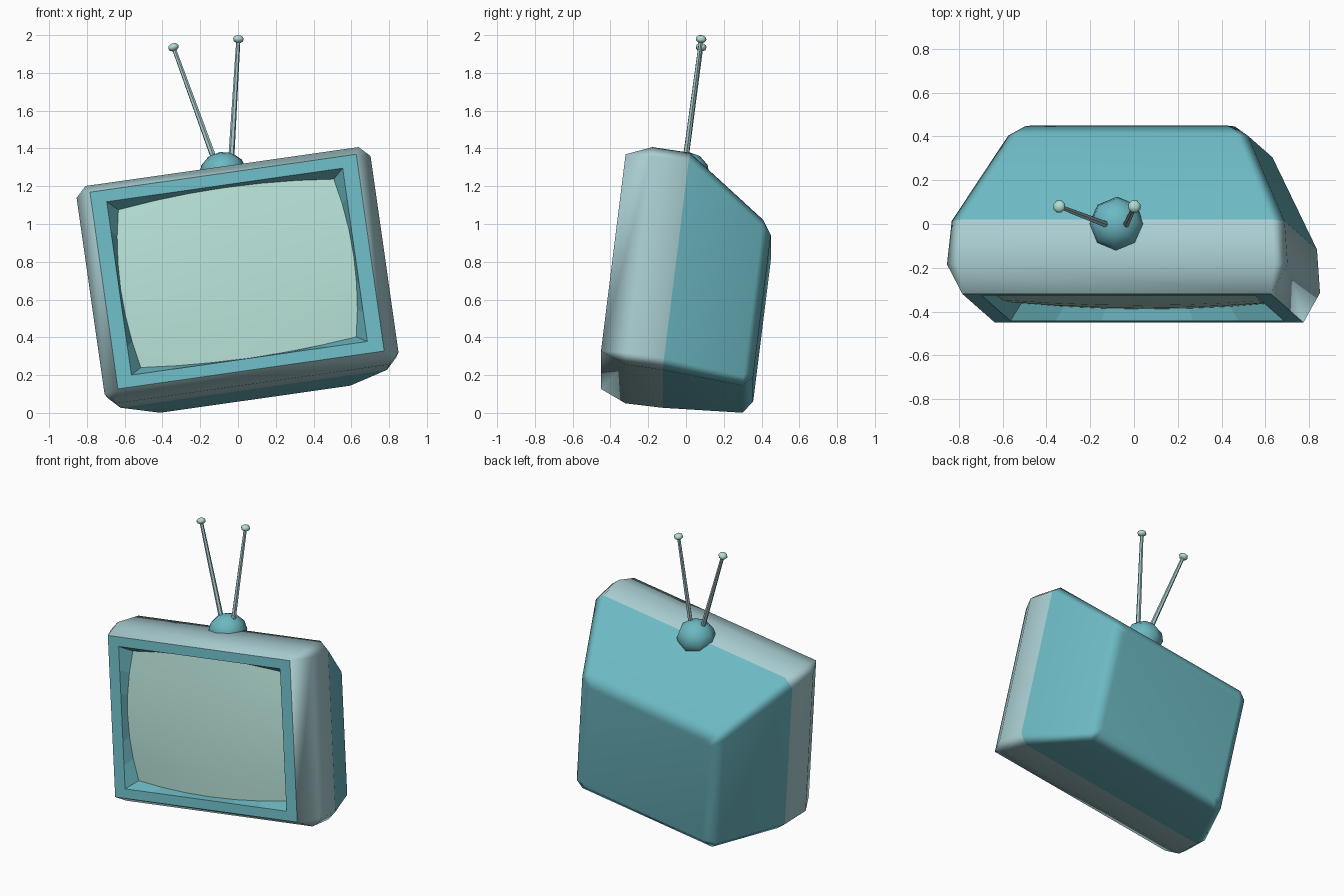
import bpy, bmesh, math
from mathutils import Matrix, Vector

if "Cube" in bpy.data.objects:
    bpy.data.objects.remove(bpy.data.objects["Cube"])


def material(name, rgb):
    m = bpy.data.materials.new(name)
    m.diffuse_color = (*rgb, 1)
    m.use_nodes = True
    m.node_tree.nodes["Principled BSDF"].inputs["Base Color"].default_value = (*rgb, 1)
    return m


TEAL = material("teal", (0.150, 0.479, 0.539))
PALE = material("pale grey teal", (0.392, 0.604, 0.631))
GLASS = material("pale green", (0.456, 0.730, 0.658))

# The set leans back and rolls to one side; its own origin is the middle of the front face
TILT = (Matrix.Translation((-0.005, -0.385, 0.748))
        @ Matrix.Rotation(math.radians(-8.1), 4, 'Y')
        @ Matrix.Rotation(math.radians(-7.06), 4, 'X'))


def finish(bm, name, mats, angle=None, matrix=TILT):
    me = bpy.data.meshes.new(name)
    bm.to_mesh(me)
    bm.free()
    ob = bpy.data.objects.new(name, me)
    bpy.context.collection.objects.link(ob)
    ob.matrix_world = matrix
    for m in mats:
        me.materials.append(m)
    if angle:
        bpy.ops.object.select_all(action='DESELECT')
        ob.select_set(True)
        bpy.context.view_layer.objects.active = ob
        bpy.ops.object.shade_smooth_by_angle(angle=math.radians(angle))
    return ob


def outline(y, hx, top, bot, ch):
    """Rectangle with cut corners, counter-clockwise from the front."""
    return [(x, y, z) for x, z in (
        (-hx + ch, bot), (hx - ch, bot), (hx, bot + ch), (hx, top - ch),
        (hx - ch, top), (-hx + ch, top), (-hx, top - ch), (-hx, bot + ch))]


# Casing: rings from the screen opening over the bezel to the back plate
rings = [
    outline(0.0, 0.631, 0.467, -0.467, 0),
    outline(0.0, 0.712, 0.530, -0.530, 0),
    outline(0.137, 0.786, 0.583, -0.588, 0.056),
    outline(0.337, 0.768, 0.580, -0.590, 0.056),
    outline(0.763, 0.553, 0.300, -0.593, 0.045),
    outline(0.812, 0.485, 0.232, -0.535, 0.03),
]
bm = bmesh.new()
loops = [[bm.verts.new(p) for p in r] for r in rings]
for i, (a, b) in enumerate(zip(loops, loops[1:])):
    for k in range(8):
        n = (k + 1) % 8
        f = bm.faces.new((a[k], b[k], b[n], a[n]))
        f.material_index = 1 if i in (1, 2) else 0
bm.faces.new(loops[-1][::-1])
bmesh.ops.remove_doubles(bm, verts=bm.verts, dist=1e-4)
casing = finish(bm, "casing", [TEAL, PALE], 50)
wn = casing.modifiers.new("even_shading", 'WEIGHTED_NORMAL')
wn.keep_sharp = True

# Screen: bulging glass with barrel-shaped edges
N = 6


def glass(u, v):
    return (u * (0.623 - 0.047 * v * v),
            0.03 + 0.023 * (u * u + v * v),
            v * (0.459 - 0.034 * u * u))


steps = [-1 + 2 * i / N for i in range(N + 1)]
bm = bmesh.new()
grid = [[bm.verts.new(glass(u, v)) for v in steps] for u in steps]
for i in range(N):
    for j in range(N):
        bm.faces.new((grid[i][j], grid[i + 1][j], grid[i + 1][j + 1], grid[i][j + 1]))
finish(bm, "screen", [GLASS], 40)

# Recess walls between the bezel opening and the glass edge
rim = ([(s, -1) for s in steps[:-1]] + [(1, s) for s in steps[:-1]]
       + [(-s, 1) for s in steps[:-1]] + [(-1, -s) for s in steps[:-1]])
bm = bmesh.new()
outer = [bm.verts.new((u * 0.631, 0, v * 0.467)) for u, v in rim]
inner = [bm.verts.new(glass(u, v)) for u, v in rim]
for k in range(len(rim)):
    n = (k + 1) % len(rim)
    bm.faces.new((outer[k], outer[n], inner[n], inner[k]))
finish(bm, "screen_surround", [TEAL])

# Aerial base: low dome sunk into the top
bm = bmesh.new()
bmesh.ops.create_uvsphere(bm, u_segments=8, v_segments=6, radius=0.126)
bmesh.ops.scale(bm, vec=(1, 1, 0.9), verts=bm.verts)
finish(bm, "aerial_base", [TEAL], 60, TILT @ Matrix.Translation((0, 0.317, 0.57)))

# Aerials: tapered rods with flattened tips
for side, foot, tip in (("right", (-0.125, -0.003, 1.34), (-0.342, 0.08, 1.936)),
                        ("left", (-0.036, -0.003, 1.34), (0.002, 0.08, 1.979))):
    foot, tip = Vector(foot), Vector(tip)
    turn = (tip - foot).to_track_quat('Z', 'Y').to_matrix().to_4x4()
    bm = bmesh.new()
    bmesh.ops.create_cone(bm, cap_ends=True, segments=6, radius1=0.016, radius2=0.011,
                          depth=(tip - foot).length)
    finish(bm, side + "_aerial_rod", [PALE], 30, Matrix.Translation((foot + tip) / 2) @ turn)
    bm = bmesh.new()
    bmesh.ops.create_uvsphere(bm, u_segments=8, v_segments=6, radius=0.03)
    bmesh.ops.scale(bm, vec=(1, 1, 0.7), verts=bm.verts)
    finish(bm, side + "_aerial_tip", [GLASS], 60, Matrix.Translation(tip) @ turn)
